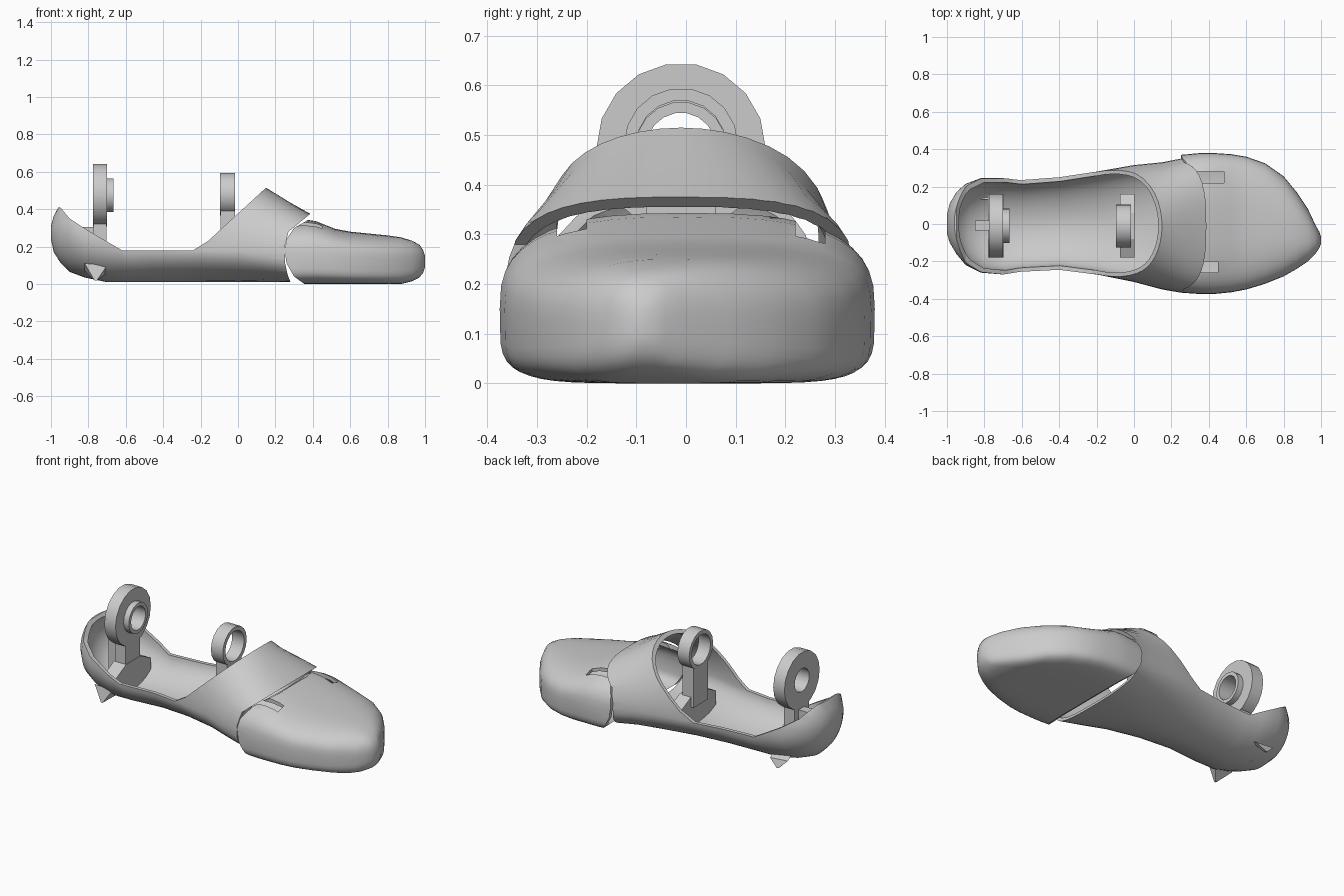
import bpy, bmesh
from math import sin, cos, pi, copysign

cube = bpy.data.objects.get("Cube")
if cube:
    bpy.data.objects.remove(cube)

grey = bpy.data.materials.new("plain grey")
grey.use_nodes = True
tone = (0.6, 0.6, 0.6, 1)
grey.diffuse_color = tone
grey.node_tree.nodes["Principled BSDF"].inputs["Base Color"].default_value = tone


def finish(name, bm):
    bmesh.ops.recalc_face_normals(bm, faces=bm.faces)
    mesh = bpy.data.meshes.new(name)
    bm.to_mesh(mesh)
    bm.free()
    mesh.materials.append(grey)
    obj = bpy.data.objects.new(name, mesh)
    bpy.context.collection.objects.link(obj)
    return obj


def skin(name, rings):
    """Join equal rings of points into a closed solid."""
    bm = bmesh.new()
    loops = [[bm.verts.new(p) for p in ring] for ring in rings]
    count = len(loops[0])
    for a, b in zip(loops, loops[1:]):
        for i in range(count):
            j = (i + 1) % count
            bm.faces.new((a[i], a[j], b[j], b[i]))
    bm.faces.new(loops[0])
    bm.faces.new(loops[-1])
    return finish(name, bm)


def body(name, stations, inset=0.0, count=44):
    """Loft sections (x, right, left, bottom, widest height, top, upper and lower squareness)."""
    first, last = stations[0][0], stations[-1][0]
    middle, length = (first + last) / 2, last - first
    rings = []
    for x, right, left, bottom, wide, top, upper, lower in stations:
        x = middle + (x - middle) * (1 - 2 * inset / length)
        centre = (right + left) / 2
        half = max((left - right) / 2 - inset, 0.006)
        up = max(top - wide - inset, 0.006)
        down = max(wide - bottom - inset, 0.006)
        ring = []
        for i in range(count):
            a = 2 * pi * i / count
            c, s = cos(a), sin(a)
            power = 2 / (upper if s > 0 else lower)
            y = copysign(abs(c) ** power, c) * half
            z = copysign(abs(s) ** power, s) * (up if s > 0 else down)
            ring.append((x, centre + y, wide + z))
        rings.append(ring)
    return skin(name, rings)


def side_prism(name, profile, right=-1, left=1):
    """Extrude an x-z outline across the foot."""
    return skin(name, [[(x, y, z) for x, z in profile] for y in (right, left)])


def front_prism(name, profile, back, front):
    """Extrude a y-z outline along the foot."""
    return skin(name, [[(x, y, z) for y, z in profile] for x in (back, front)])


def combine(target, tool, operation="DIFFERENCE"):
    mod = target.modifiers.new("combine", "BOOLEAN")
    mod.operation = operation
    mod.solver = "EXACT"
    mod.object = tool
    bpy.context.view_layer.objects.active = target
    bpy.ops.object.modifier_apply(modifier=mod.name)
    bpy.data.objects.remove(tool)


def smooth(obj, angle):
    bpy.ops.object.select_all(action="DESELECT")
    obj.select_set(True)
    bpy.context.view_layer.objects.active = obj
    bpy.ops.object.shade_smooth_by_angle(angle=angle)


def circle(radius, height, count=18):
    return [(-0.01 + radius * cos(2 * pi * i / count),
             height + radius * sin(2 * pi * i / count)) for i in range(count)]


wall = 0.022

# Heel and instep shell
heel_stations = [
    (-1, -.05, .05, .24, .28, .31, 2, 2),
    (-.985, -.1, .11, .17, .28, .365, 2, 2),
    (-.95, -.16, .17, .115, .28, .43, 2, 2),
    (-.9, -.22, .215, .065, .28, .47, 2, 2),
    (-.82, -.26, .245, .035, .25, .55, 2, 2),
    (-.7, -.27, .245, .01, .22, .6, 2, 2),
    (-.6, -.255, .235, .01, .18, .6, 2, 1.9),
    (-.4, -.245, .25, .01, .18, .6, 2, 1.8),
    (-.2, -.27, .28, .01, .18, .65, 2, 1.8),
    (0, -.31, .315, .01, .18, .6, 1.9, 2),
    (.15, -.35, .33, .01, .17, .515, 1.9, 2.3),
    (.28, -.372, .355, .01, .16, .435, 2.3, 2.8),
    (.45, -.375, .37, .01, .16, .34, 2.8, 3),
]
heel = body("heel_shell", heel_stations)
combine(heel, body("heel_hollow", heel_stations, wall))
combine(heel, side_prism("ankle_opening", [
    (-1.1, .8), (-1.1, .41), (-.95, .41), (-.9, .35), (-.8, .285), (-.62, .18),
    (-.24, .18), (-.16, .23), (.15, .515), (.2, .8)]))
combine(heel, side_prism("instep_edge", [
    (.5, .47), (.38, .37), (.27, .28), (.25, .2), (.25, .12), (.265, .05),
    (.285, 0), (.31, -.1), (.6, -.1), (.6, .47)]))
smooth(heel, 0.6)

# Toe cap
toe_stations = [
    (.15, -.36, .36, 0, .15, .34, 2.6, 5),
    (.36, -.375, .38, 0, .15, .345, 2.7, 5),
    (.42, -.375, .38, 0, .15, .335, 2.8, 5),
    (.52, -.365, .373, 0, .15, .295, 2.8, 5.5),
    (.6, -.35, .36, 0, .14, .28, 2.7, 5.5),
    (.7, -.32, .325, 0, .14, .27, 2.6, 5.5),
    (.8, -.28, .255, 0, .13, .26, 2.5, 5),
    (.87, -.24, .17, 0, .13, .25, 2.5, 4.5),
    (.93, -.2, .08, .015, .12, .232, 2.5, 4),
    (.97, -.16, -.005, .035, .12, .21, 2.5, 3),
    (.99, -.13, -.04, .06, .12, .18, 2.5, 2.5),
    (1, -.105, -.07, .09, .12, .15, 2, 2),
]
toe = body("toe_cap", toe_stations)
combine(toe, body("toe_hollow", toe_stations, wall))
combine(toe, side_prism("toe_edge", [
    (.1, .5), (.38, .5), (.37, .34), (.3, .3), (.26, .24), (.25, .18),
    (.26, .11), (.3, .04), (.355, 0), (.4, -.05), (.1, -.05)]))

# Strap slots in the rear edge of the toe cap
for right, left, reach in ((-.26, -.2, .45), (.22, .28, .48)):
    slot = [(.2, .22), (reach, .22), (reach, .5), (.2, .5)]
    combine(toe, side_prism("strap_slot", slot, right, left))
smooth(toe, 0.6)


# Hinge brackets: flared foot, neck and ring
def bracket(name, back, front, foot_back, foot_front, height, radius, hole, boss=0.0):
    ring = front_prism(name, circle(radius, height), back, front)
    base = height - radius * .7
    foot = [(-.18, .075), (-.08, .03), (.06, .03), (.16, .075),
            (.16, .16), (.06, .21), (-.08, .21), (-.18, .16)]
    neck = [(-.08, .15), (.06, .15), (.06, base), (-.08, base)]
    combine(ring, front_prism("neck", neck, back + .002, front - .002), "UNION")
    combine(ring, front_prism("foot", foot, foot_back, foot_front), "UNION")
    if boss:
        combine(ring, front_prism("boss", circle(boss, height), front - .02, front + .035), "UNION")
    combine(ring, front_prism("hole", circle(hole, height), back - .1, front + .1))
    smooth(ring, 0.45)
    return ring


rear = bracket("rear_bracket", -.775, -.7, -.78, -.698, .475, .17, .07, .092)
rib = [(-.85, .06), (-.74, .06), (-.74, .305), (-.85, .305)]
combine(rear, side_prism("rear_rib", rib, -.035, .02), "UNION")
bracket("middle_bracket", -.095, -.015, -.075, .003, .48, .115, .09)

# Small pointed studs under both sides of the heel
for side, y in (("right", -.18), ("left", .16)):
    base = [(-.82, y - .03, .11), (-.7, y - .03, .1), (-.7, y + .03, .06), (-.82, y + .03, .07)]
    outward = copysign(.04, y)
    tip = [(-.76 + dx, y + outward + dy, .018) for dx, dy in
           ((-.006, -.006), (.006, -.006), (.006, .006), (-.006, .006))]
    skin(side + "_heel_stud", [base, tip])
